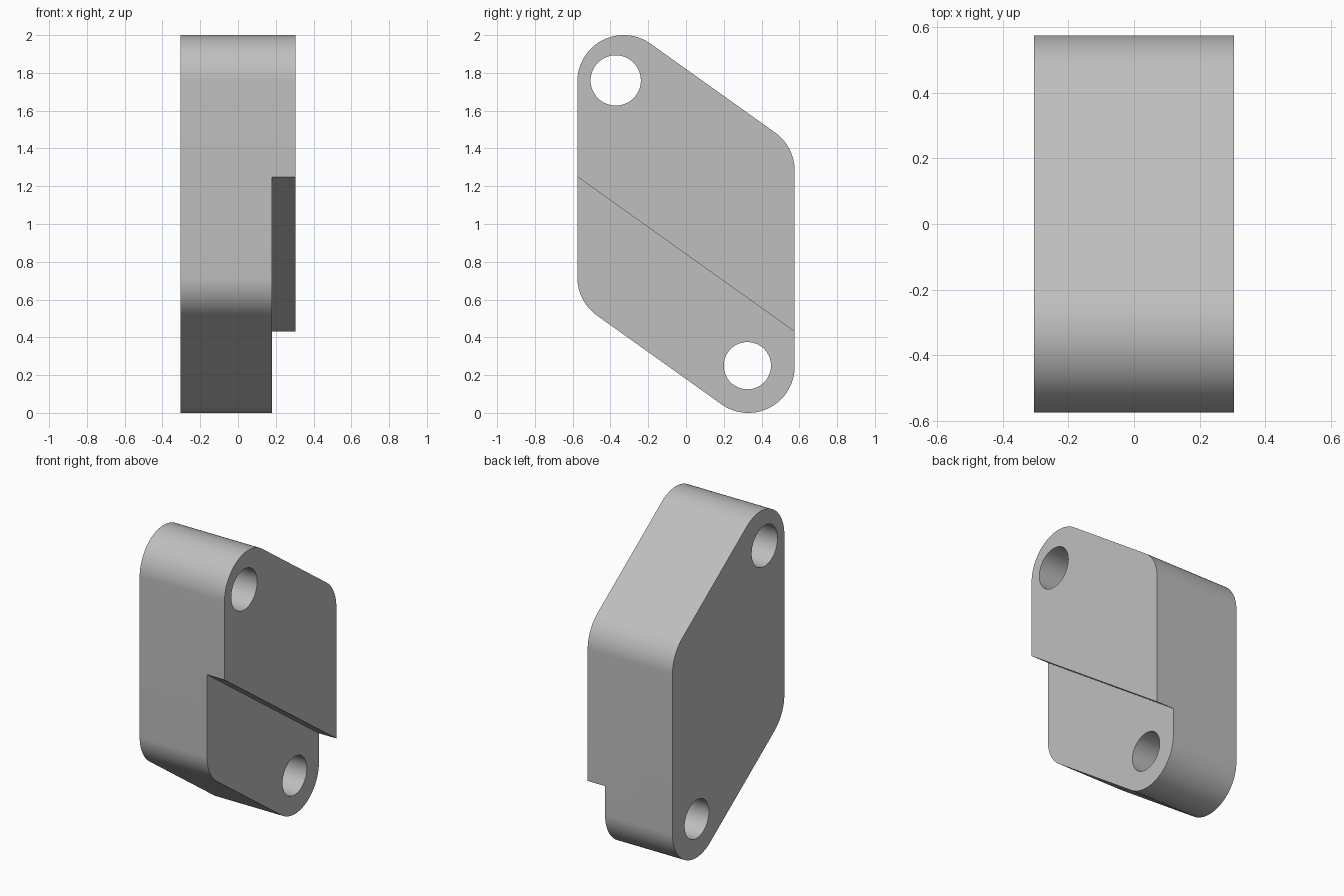
import bpy, bmesh, math
from mathutils import Vector

cube = bpy.data.objects.get("Cube")
if cube:
    bpy.data.objects.remove(cube, do_unlink=True)

# Plain grey used for the whole part
grey = bpy.data.materials.new("plain_grey")
grey.use_nodes = True
colour = (0.52, 0.52, 0.52, 1)
grey.diffuse_color = colour
grey.node_tree.nodes["Principled BSDF"].inputs["Base Color"].default_value = colour

HALF = 0.305          # half thickness along x
STEP = 0.18           # x of the recessed lower face
RADIUS = 0.245        # corner rounding
SLOPE = math.atan(0.714)


def arc(centre, radius, start, end, steps):
    """Points (y, z) along an arc, both ends included."""
    return [(centre[0] + radius * math.cos(start + (end - start) * i / steps),
             centre[1] + radius * math.sin(start + (end - start) * i / steps))
            for i in range(steps + 1)]


def extrude(name, profile, x0, x1):
    """Solid made by sweeping a (y, z) profile along x."""
    bm = bmesh.new()
    base = bm.faces.new([bm.verts.new((x0, y, z)) for y, z in profile])
    swept = bmesh.ops.extrude_face_region(bm, geom=[base])["geom"]
    bmesh.ops.translate(bm, vec=Vector((x1 - x0, 0, 0)),
                        verts=[v for v in swept if isinstance(v, bmesh.types.BMVert)])
    bmesh.ops.recalc_face_normals(bm, faces=bm.faces)
    mesh = bpy.data.meshes.new(name)
    bm.to_mesh(mesh)
    bm.free()
    mesh.materials.append(grey)
    obj = bpy.data.objects.new(name, mesh)
    bpy.context.collection.objects.link(obj)
    return obj


# Rounded slanted outline: half of it, then the same turned about the centre
half_turn = math.pi / 2 - SLOPE
outline = (arc((0.33, 1.284), RADIUS, 0, half_turn, 16)
           + arc((-0.33, 1.755), RADIUS, half_turn, math.pi, 36))
outline += [(-y, 2 - z) for y, z in outline]
plate = extrude("stepped_plate", outline, -HALF, HALF)

# Cutters: slanted step below the dividing line, and the two bolt holes
slant = [(-1, 1.553), (1, 0.127), (1, -1), (-1, -1)]
cutters = [extrude("step_cutter", slant, STEP, 1)]
for name, centre, radius in (("upper_hole_cutter", (-0.372, 1.76), 0.133),
                             ("lower_hole_cutter", (0.325, 0.25), 0.125)):
    circle = arc(centre, radius, 0, math.tau, 64)[:-1]
    cutters.append(extrude(name, circle, -1, 1))

bpy.ops.object.select_all(action="DESELECT")
plate.select_set(True)
bpy.context.view_layer.objects.active = plate
for cutter in cutters:
    cutter.hide_render = True
    cut = plate.modifiers.new(cutter.name, "BOOLEAN")
    cut.operation = "DIFFERENCE"
    cut.solver = "EXACT"
    cut.object = cutter
    bpy.ops.object.modifier_apply(modifier=cut.name)
    bpy.data.objects.remove(cutter, do_unlink=True)

# Smooth curved walls, crisp edges
bpy.ops.object.shade_smooth_by_angle(angle=math.radians(30))
